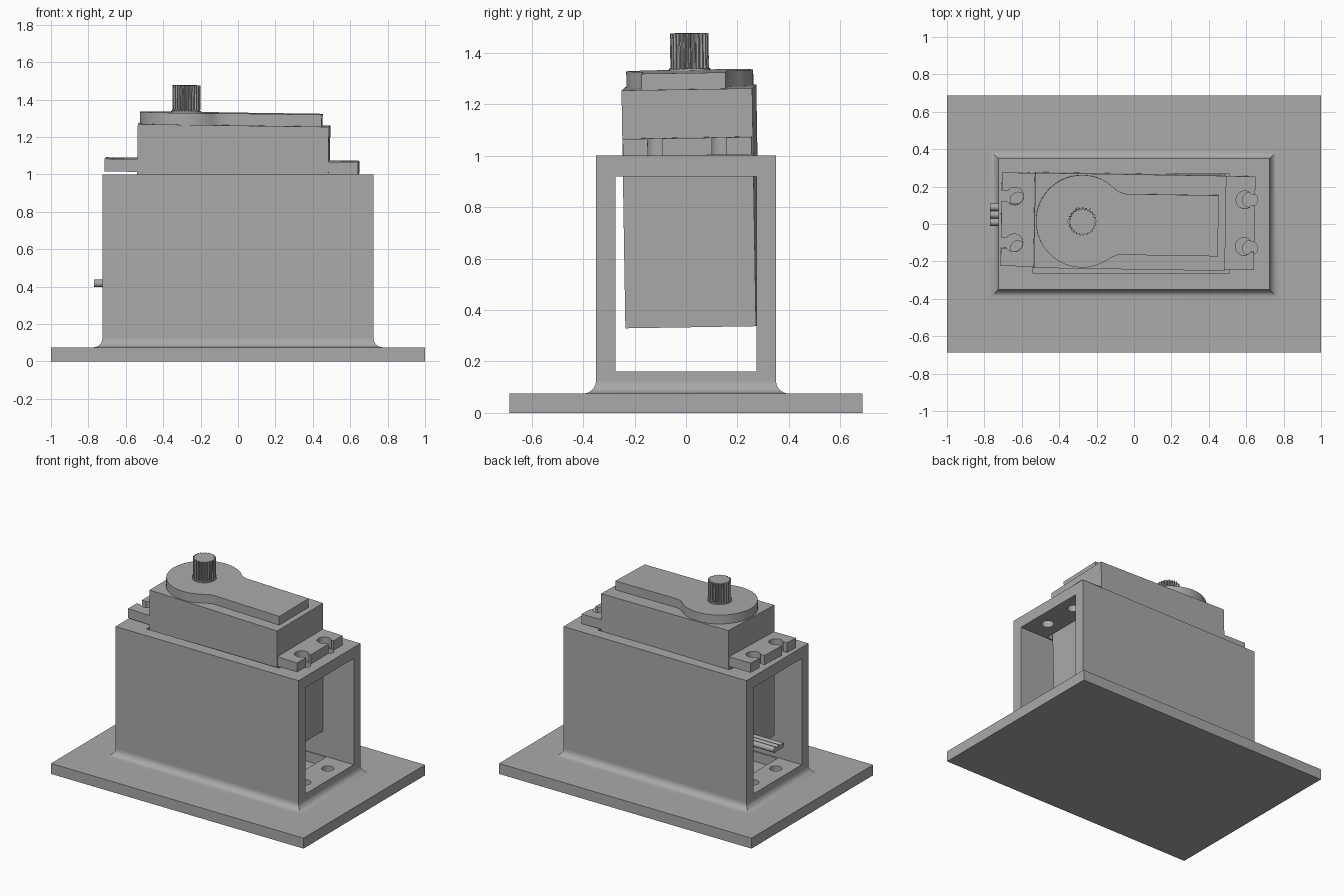
import bpy, bmesh, math
from mathutils import Matrix, Vector, Euler

if "Cube" in bpy.data.objects:
    bpy.data.objects.remove(bpy.data.objects["Cube"], do_unlink=True)

grey = bpy.data.materials.new("plain_grey")
grey.use_nodes = True
grey.diffuse_color = (0.4, 0.4, 0.4, 1)
grey.node_tree.nodes["Principled BSDF"].inputs["Base Color"].default_value = (0.4, 0.4, 0.4, 1)

# The motor sits slightly crooked in its holder
TILT = Matrix.Translation((-0.025, 0.015, 1.04)) @ Euler((0.016, 0.014, -0.016)).to_matrix().to_4x4()
LEVEL = Matrix.Identity(4)


def finish(name, bm, matrix=LEVEL, smooth=False):
    bmesh.ops.recalc_face_normals(bm, faces=bm.faces)
    bm.transform(matrix)
    mesh = bpy.data.meshes.new(name)
    bm.to_mesh(mesh)
    bm.free()
    mesh.materials.append(grey)
    obj = bpy.data.objects.new(name, mesh)
    bpy.context.collection.objects.link(obj)
    if smooth:
        bpy.ops.object.select_all(action="DESELECT")
        obj.select_set(True)
        bpy.context.view_layer.objects.active = obj
        bpy.ops.object.shade_smooth_by_angle(angle=math.radians(30))
    return obj


def box(name, x, y, z, matrix=LEVEL):
    bm = bmesh.new()
    bmesh.ops.create_cube(bm, size=1)
    for v in bm.verts:
        v.co = Vector([(lo + hi) / 2 + c * (hi - lo) for c, (lo, hi) in zip(v.co, (x, y, z))])
    return finish(name, bm, matrix)


def prism(name, outline, z0, z1, matrix=LEVEL, smooth=False):
    bm = bmesh.new()
    face = bm.faces.new([bm.verts.new((x, y, z0)) for x, y in outline])
    side = bmesh.ops.extrude_face_region(bm, geom=[face])
    for v in side["geom"]:
        if isinstance(v, bmesh.types.BMVert):
            v.co.z = z1
    return finish(name, bm, matrix, smooth)


def arc(cx, cy, r, start, end, steps):
    angles = [math.radians(start + (end - start) * i / steps) for i in range(steps + 1)]
    return [(cx + r * math.cos(a), cy + r * math.sin(a)) for a in angles]


def circle(cx, cy, r, steps=32):
    return arc(cx, cy, r, 0, 360, steps)[:-1]


def cut(obj, cutters):
    for c in cutters:
        c.hide_render = True
        mod = obj.modifiers.new("cut", "BOOLEAN")
        mod.operation, mod.solver, mod.object = "DIFFERENCE", "EXACT", c
        bpy.context.view_layer.objects.active = obj
        bpy.ops.object.modifier_apply(modifier=mod.name)
        bpy.data.objects.remove(c, do_unlink=True)


# Base plate
W, D, PLATE = 0.725, 0.35, 0.075
box("base_plate", (-1, 1), (-0.687, 0.687), (0, PLATE))

# Holder: a box open at both ends, with motor slots and screw holes
holder = box("holder", (-W, W), (-D, D), (PLATE, 1))
cut(holder, [box("window", (-1, 1), (-0.274, 0.274), (0.16, 0.92)),
             box("motor_slot", (-0.54, 0.51), (-0.264, 0.268), (0.09, 1.1))]
    + [prism("screw_hole", circle(sx * 0.62, sy * 0.13, 0.04), 0.09, 1.1)
       for sx in (-1, 1) for sy in (-1, 1)])

# Concave fillet where the holder meets the plate
R = 0.05
bm = bmesh.new()
rings = []
for i in range(9):
    a = math.pi / 2 * i / 8
    o, z = R * (1 - math.sin(a)), PLATE + R * (1 - math.cos(a))
    rings.append([bm.verts.new((sx * (W + o), sy * (D + o), z))
                  for sx, sy in ((-1, -1), (1, -1), (1, 1), (-1, 1))])
for low, high in zip(rings, rings[1:]):
    for i in range(4):
        j = (i + 1) % 4
        bm.faces.new((low[i], low[j], high[j], high[i]))
finish("holder_fillet", bm, smooth=True)

# Motor case
box("motor_case", (-0.51, 0.512), (-0.254, 0.254), (-0.7, 0.225), TILT)

# Mounting ears with open screw slots
for name, s, end in (("left_ear", 1, 0.67), ("right_ear", -1, 0.685)):
    ear = box(name, sorted((s * 0.5, s * end)), (-0.25, 0.25), (-0.03, 0.038), TILT)
    for y in (-0.125, 0.125):
        cut(ear, [prism("ear_hole", circle(s * 0.615, y, 0.047), -0.1, 0.1, TILT),
                  box("ear_slot", sorted((s * 0.615, s * 0.8)), (y - 0.028, y + 0.028),
                      (-0.1, 0.1), TILT)])

# Raised gear cover: a disc running into a straight arm
CX = -0.256
cover = arc(CX, 0, 0.247, 52, 308, 56)
cover += [(CX + 0.19, -0.178), (CX + 0.23, -0.176), (0.472, -0.176),
          (0.472, 0.15), (CX + 0.23, 0.15), (CX + 0.19, 0.163)]
prism("gear_cover", cover, 0.22, 0.288, TILT, smooth=True)

# Toothed output shaft
TEETH = 25
teeth = []
for i in range(TEETH * 4):
    r = 0.075 if i % 4 < 2 else 0.066
    a = math.tau * i / (TEETH * 4)
    teeth.append((CX + r * math.cos(a), r * math.sin(a)))
prism("output_shaft", teeth, 0.28, 0.433, TILT)
prism("shaft_collar", circle(CX, 0, 0.08), 0.28, 0.296, TILT)

# Three-strand cable leaving the case
for i in range(3):
    bm = bmesh.new()
    bmesh.ops.create_cone(bm, cap_ends=True, segments=16, radius1=0.02, radius2=0.02, depth=0.27)
    turn = Matrix.Translation((-0.635, 0.01 + 0.04 * i, 0.417)) @ Matrix.Rotation(math.pi / 2, 4, "Y")
    finish(f"cable_strand_{i + 1}", bm, turn, smooth=True)
